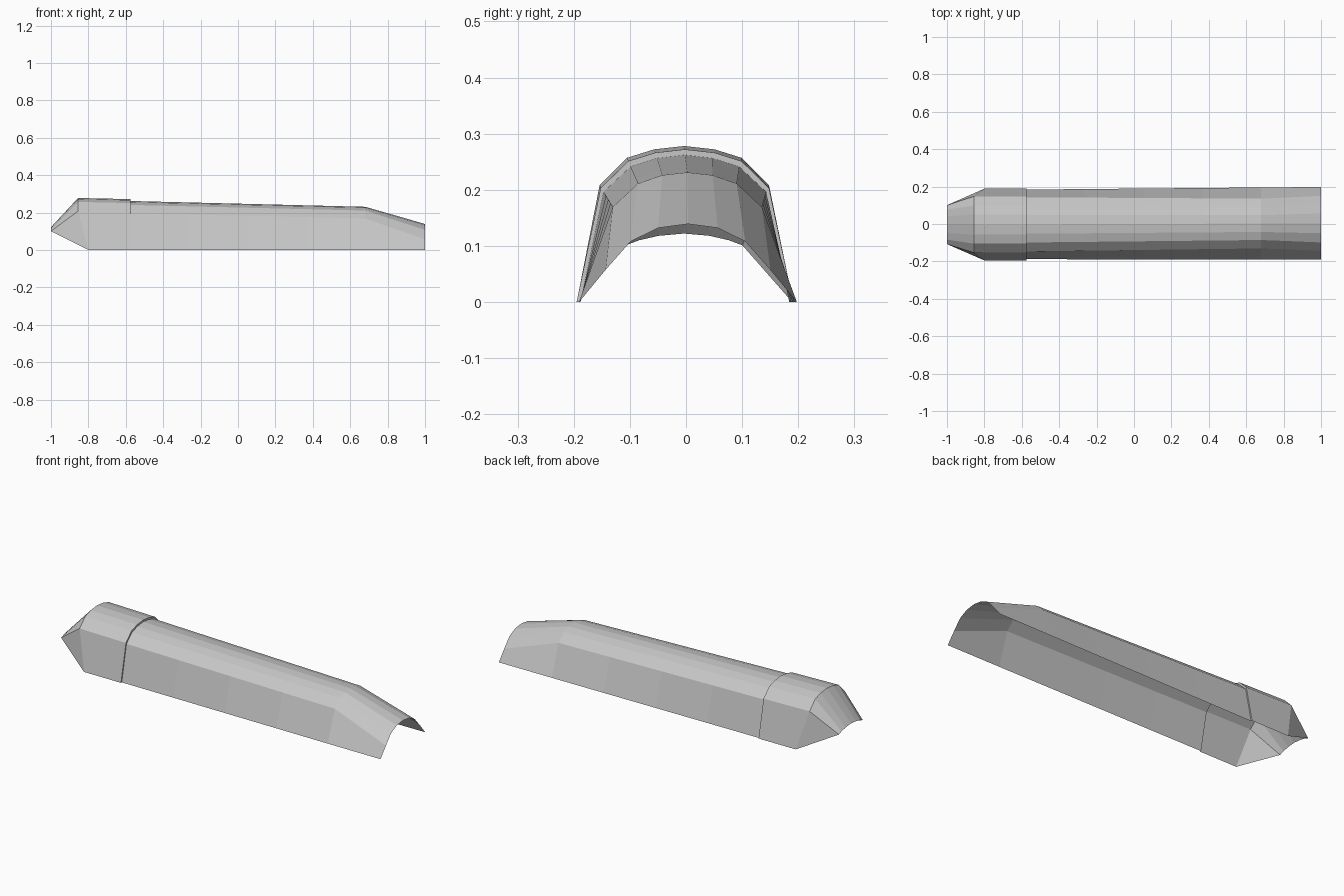
import bpy
import bmesh

if "Cube" in bpy.data.objects:
    bpy.data.objects.remove(bpy.data.objects["Cube"])

grey = bpy.data.materials.new("light grey")
grey.diffuse_color = (0.57, 0.57, 0.57, 1)
grey.use_nodes = True
grey.node_tree.nodes["Principled BSDF"].inputs["Base Color"].default_value = grey.diffuse_color


def arch(x, half, skirt_x=None):
    """Mirror a half cross-section (skirt to crown) into a full arch at x."""
    pts = [(x, -y, z) for y, z in half] + [(x, y, z) for y, z in reversed(half[:-1])]
    if skirt_x is not None:
        for i in (0, -1):
            pts[i] = (skirt_x,) + pts[i][1:]
    # the shell is turned very slightly about z
    return [(px, py + 0.0035 * px, pz) for px, py, pz in pts]


def blend(a, b, t):
    return [tuple(p + (q - p) * t for p, q in zip(u, v)) for u, v in zip(a, b)]


def loft(name, sections):
    """Open single-skin shell through a row of arches."""
    bm = bmesh.new()
    rows = [[bm.verts.new(p) for p in s] for s in sections]
    for a, b in zip(rows, rows[1:]):
        for i in range(len(a) - 1):
            bm.faces.new((a[i], b[i], b[i + 1], a[i + 1]))
    bmesh.ops.remove_doubles(bm, verts=bm.verts, dist=1e-5)
    bm.normal_update()
    mesh = bpy.data.meshes.new(name)
    bm.to_mesh(mesh)
    bm.free()
    mesh.materials.append(grey)
    obj = bpy.data.objects.new(name, mesh)
    bpy.context.collection.objects.link(obj)
    return obj


# Cross-sections, skirt to crown (y, z)
rear_half = [(0.192, 0), (0.151, 0.208), (0.102, 0.257), (0.054, 0.272), (0, 0.278)]
lip_half = [(0.193, 0), (0.150, 0.203), (0.101, 0.251), (0.053, 0.266), (0, 0.272)]
step_half = [(0.186, 0), (0.145, 0.196), (0.097, 0.241), (0.050, 0.256), (0, 0.262)]
knee_half = [(0.193, 0), (0.133, 0.169), (0.088, 0.211), (0.045, 0.226), (0, 0.231)]
end_half = [(0.194, 0), (0.147, 0.057), (0.102, 0.108), (0.053, 0.132), (0, 0.139)]
nose_half = [(0.104, 0.101), (0.104, 0.101), (0.080, 0.110), (0.045, 0.118), (0, 0.122)]

rear = arch(-0.855, rear_half, skirt_x=-0.80)
lip = arch(-0.575, lip_half)
step = arch(-0.575, step_half)
knee = arch(0.68, knee_half)

# Tapered nose: its skirt corners collapse to triangles
loft("nose", [arch(-1.0, nose_half), rear])

# Raised collar with the small step down to the main cover
loft("collar", [rear, lip, step])

# Long main cover and the sloping open end
loft("main_cover", [blend(step, knee, i / 4) for i in range(5)])
loft("sloped_end", [knee, arch(1.0, end_half)])
